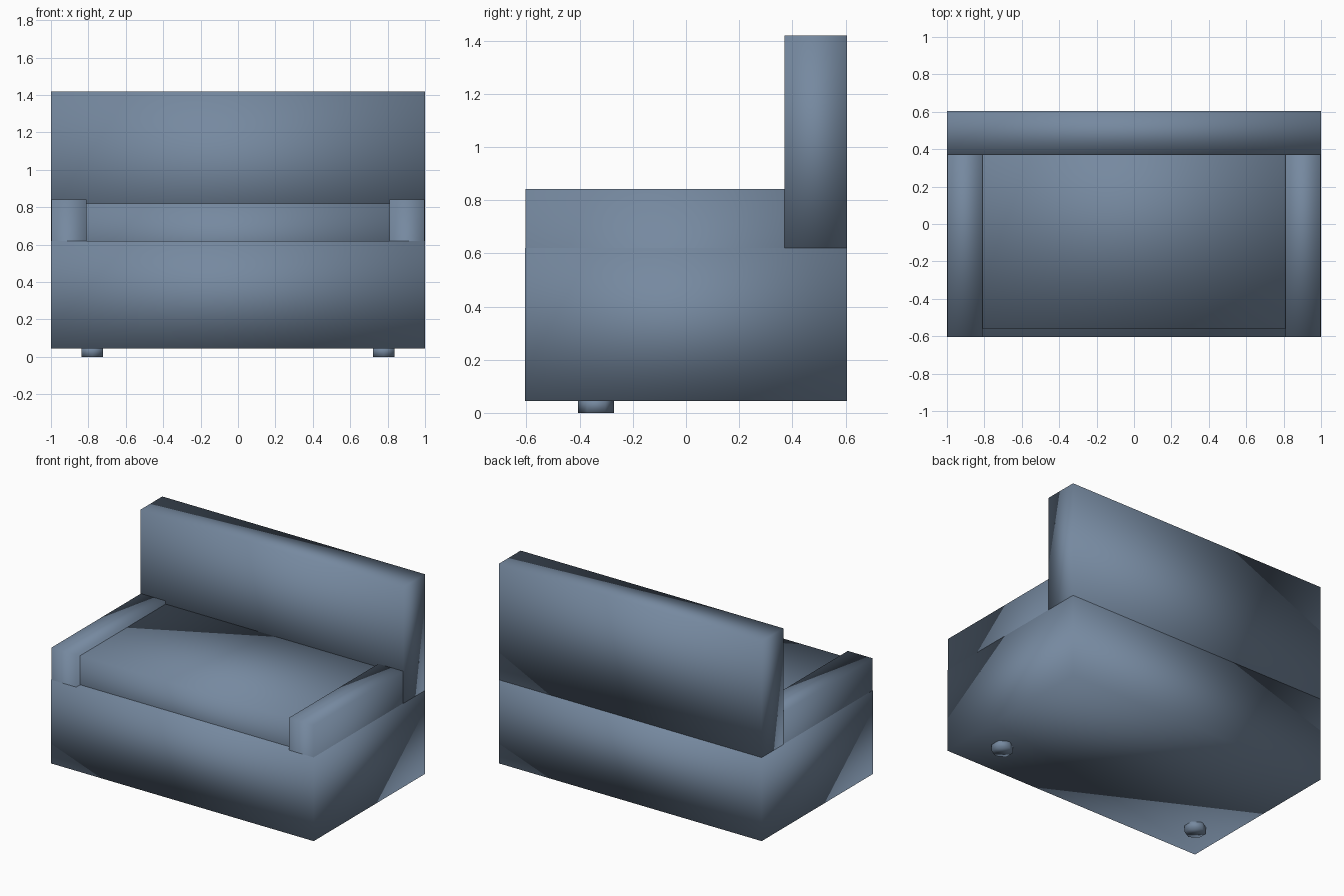
import bpy
import bmesh
from mathutils import Matrix, Vector

default = bpy.data.objects.get("Cube")
if default:
    bpy.data.objects.remove(default, do_unlink=True)

# One fabric colour for the whole sofa
fabric = bpy.data.materials.new("slate_blue_fabric")
fabric.use_nodes = True
colour = (0.18, 0.25, 0.35, 1.0)
fabric.diffuse_color = colour
fabric.node_tree.nodes["Principled BSDF"].inputs["Base Color"].default_value = colour


def finish(name, bm):
    """Turn a bmesh into a soft-shaded fabric object."""
    for face in bm.faces:
        face.smooth = True
    mesh = bpy.data.meshes.new(name)
    bm.to_mesh(mesh)
    bm.free()
    mesh.materials.append(fabric)
    obj = bpy.data.objects.new(name, mesh)
    bpy.context.collection.objects.link(obj)
    return obj


def box(name, low, high):
    """Box between two opposite corners."""
    low, high = Vector(low), Vector(high)
    bm = bmesh.new()
    bmesh.ops.create_cube(bm, size=1, matrix=Matrix.Translation((low + high) / 2)
                          @ Matrix.Diagonal((*(high - low), 1)))
    return finish(name, bm)


def foot(name, x, y, radius, top):
    """Short six-sided peg standing on the floor."""
    bm = bmesh.new()
    bmesh.ops.create_cone(bm, cap_ends=True, segments=6, radius1=radius,
                          radius2=radius, depth=top,
                          matrix=Matrix.Translation((x, y, top / 2)))
    return finish(name, bm)


half_width, half_depth = 1.0, 0.605
gap = 0.002  # keeps overlapping parts from sharing a plane
arm_inner = 0.81

# Base, cushion and backrest
box("base", (-half_width, -half_depth, 0.045), (half_width, half_depth, 0.62))
box("seat_cushion", (-arm_inner, -0.56, 0.42), (arm_inner, half_depth - gap, 0.82))
box("backrest", (-half_width, 0.37, 0.62), (half_width, half_depth, 1.42))

# Armrests and front feet, one per side
for side, sign in (("left", 1), ("right", -1)):
    xs = sorted((sign * arm_inner, sign * (half_width - gap)))
    box(f"{side}_armrest", (xs[0], -half_depth + gap, 0.1),
        (xs[1], half_depth - gap, 0.842))
    foot(f"{side}_front_foot", sign * 0.779, -0.338, 0.0675, 0.06)
